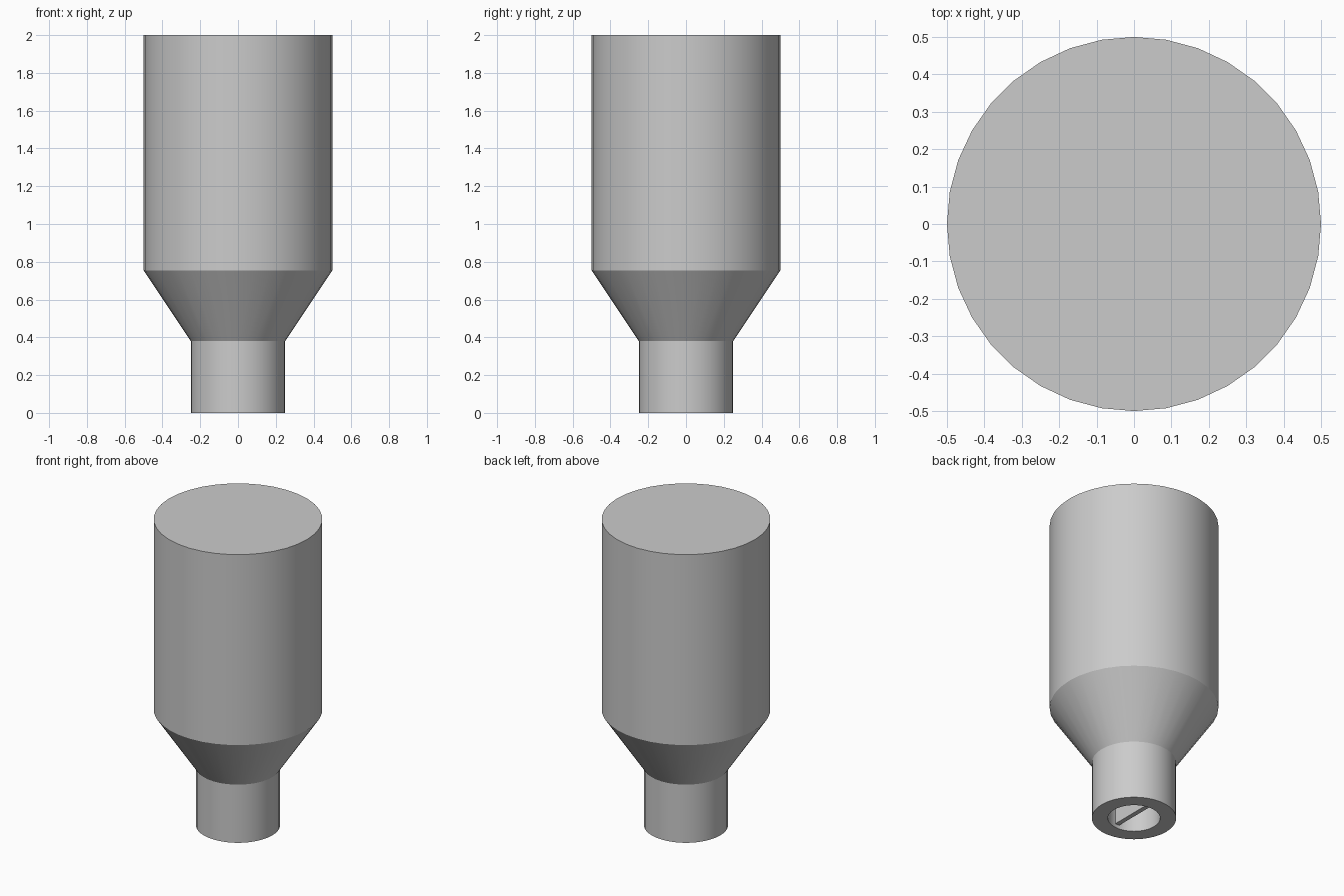
import bpy, bmesh, math

SEGMENTS = 36

cube = bpy.data.objects.get("Cube")
if cube:
    bpy.data.objects.remove(cube, do_unlink=True)

grey = bpy.data.materials.new("plain grey")
grey.use_nodes = True
colour = (0.6, 0.6, 0.6, 1)
grey.diffuse_color = colour
grey.node_tree.nodes["Principled BSDF"].inputs["Base Color"].default_value = colour


def add_object(name, bm):
    bmesh.ops.recalc_face_normals(bm, faces=bm.faces)
    mesh = bpy.data.meshes.new(name)
    bm.to_mesh(mesh)
    bm.free()
    mesh.materials.append(grey)
    obj = bpy.data.objects.new(name, mesh)
    bpy.context.collection.objects.link(obj)
    return obj


def lathe(name, profile):
    """Revolve (radius, z) points around z and cap both ends."""
    bm = bmesh.new()
    rings = []
    for radius, z in profile:
        angles = [2 * math.pi * i / SEGMENTS for i in range(SEGMENTS)]
        rings.append([bm.verts.new((radius * math.cos(a), radius * math.sin(a), z))
                      for a in angles])
    for low, high in zip(rings, rings[1:]):
        for i in range(SEGMENTS):
            j = (i + 1) % SEGMENTS
            bm.faces.new((low[i], low[j], high[j], high[i]))
    bm.faces.new(rings[0])
    bm.faces.new(rings[-1])
    return add_object(name, bm)


# Handle, taper and neck with a blind bore in the bottom
bore_radius, neck_radius, body_radius = 0.155, 0.25, 0.5
neck_top, taper_top, height = 0.38, 0.755, 2.0
body = lathe("handle_body", [
    (bore_radius, neck_top), (bore_radius, 0), (neck_radius, 0),
    (neck_radius, neck_top), (body_radius, taper_top), (body_radius, height)])
bpy.context.view_layer.objects.active = body
body.select_set(True)
bpy.ops.object.shade_smooth_by_angle(angle=math.radians(25))

# Flat blade spanning the bore, set slightly back from the rim
blade_bottom = 0.025
bm = bmesh.new()
bmesh.ops.create_cube(bm, size=1)
for v in bm.verts:
    v.co.x *= 0.03
    v.co.y *= 2 * bore_radius + 0.01
    v.co.z = blade_bottom if v.co.z < 0 else neck_top + 0.01
add_object("bore_blade", bm)
